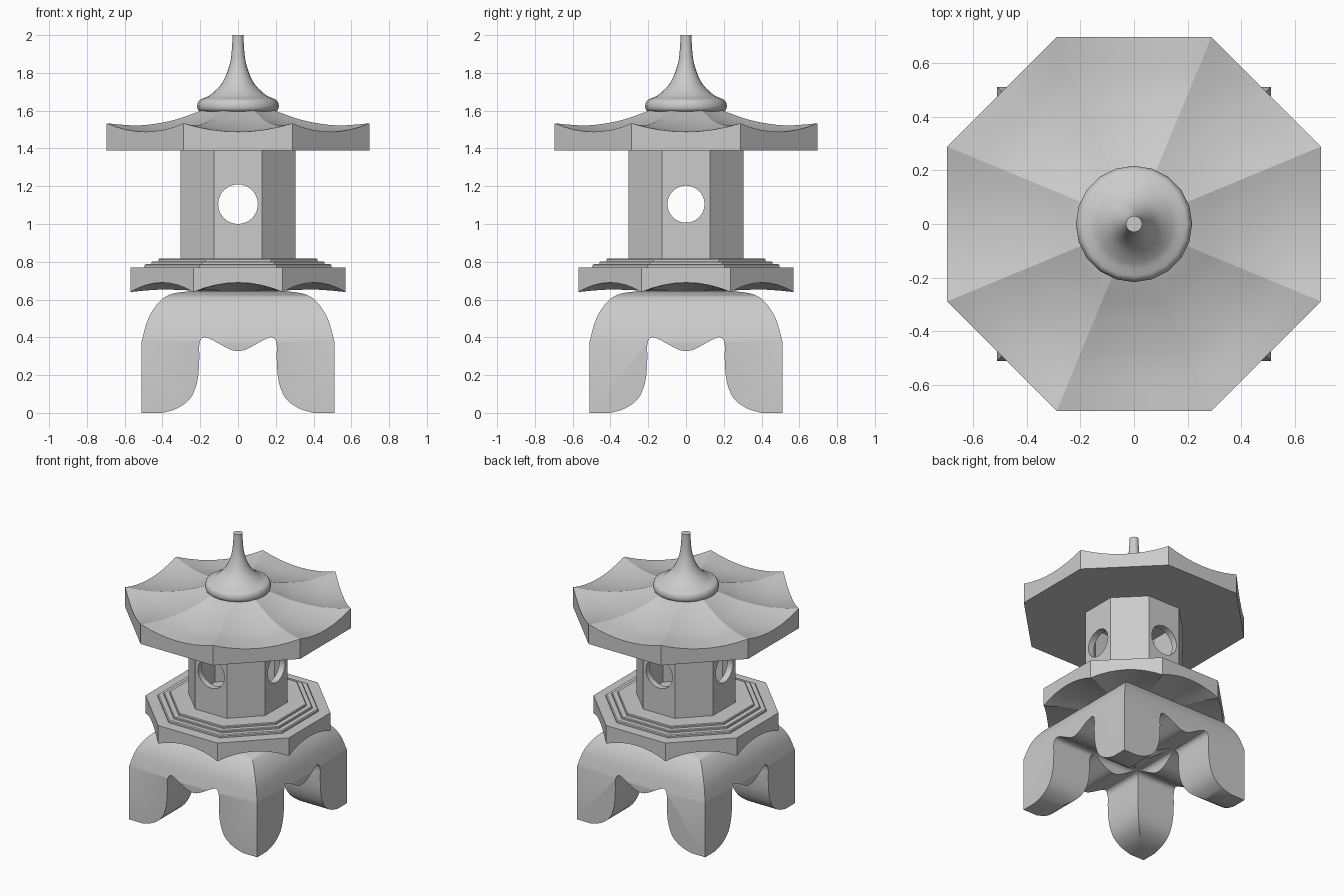
import bpy, bmesh, math

if "Cube" in bpy.data.objects:
    bpy.data.objects.remove(bpy.data.objects["Cube"])

C8 = math.cos(math.pi / 8)


def finish(name, bm, angle=None):
    bmesh.ops.recalc_face_normals(bm, faces=bm.faces)
    me = bpy.data.meshes.new(name)
    bm.to_mesh(me)
    bm.free()
    ob = bpy.data.objects.new(name, me)
    bpy.context.collection.objects.link(ob)
    if angle:
        smooth(ob, angle)
    return ob


def select(ob):
    bpy.ops.object.select_all(action='DESELECT')
    ob.select_set(True)
    bpy.context.view_layer.objects.active = ob


def smooth(ob, angle):
    select(ob)
    bpy.ops.object.shade_smooth_by_angle(angle=math.radians(angle))


def boolean(ob, cutter, op):
    mod = ob.modifiers.new("cut", 'BOOLEAN')
    mod.operation, mod.solver, mod.object = op, 'EXACT', cutter
    select(ob)
    bpy.ops.object.modifier_apply(modifier=mod.name)
    bpy.data.objects.remove(cutter)


def lathe(name, profile, n, turn=0.0, closed=False, angle=None):
    """Revolve (radius, z) points; open profiles are capped at both ends."""
    bm = bmesh.new()
    rings = [[bm.verts.new((r * math.cos(turn + math.tau * i / n),
                            r * math.sin(turn + math.tau * i / n), z)) for i in range(n)]
             for r, z in profile]
    pairs = list(zip(rings, rings[1:] + rings[:1])) if closed else list(zip(rings, rings[1:]))
    for a, b in pairs:
        for i in range(n):
            j = (i + 1) % n
            bm.faces.new((a[i], a[j], b[j], b[i]))
    if not closed:
        bm.faces.new(rings[0])
        bm.faces.new(rings[-1])
    return finish(name, bm, angle)


def octagon(name, profile, closed=False):
    return lathe(name, [(a / C8, z) for a, z in profile], 8, math.pi / 8, closed)


def spline(pts, steps=4):
    """Catmull-Rom curve through 2D points."""
    p = [pts[0]] + pts + [pts[-1]]
    out = []
    for i in range(1, len(p) - 2):
        for k in range(steps):
            t = k / steps
            out.append(tuple(0.5 * (2 * b + (c - a) * t + (2 * a - 5 * b + 4 * c - d) * t * t
                                    + (3 * b - a - 3 * c + d) * t ** 3)
                             for a, b, c, d in zip(p[i - 1], p[i], p[i + 1], p[i + 2])))
    return out + [pts[-1]]


def swept_octagon(name, apothem, flat, ridge, dip):
    """Octagonal slab: one flat side, one side curved with scalloped edges."""
    seg = 8
    curve = spline(ridge, 4)
    bm = bmesh.new()

    def ring(f, z, d):
        out = []
        for k in range(8):
            a0, a1 = (math.pi / 8 + math.pi / 4 * (k + e) for e in (0, 1))
            for i in range(seg):
                t = i / seg
                r = f * apothem / C8
                out.append(bm.verts.new((r * ((1 - t) * math.cos(a0) + t * math.cos(a1)),
                                         r * ((1 - t) * math.sin(a0) + t * math.sin(a1)),
                                         z + d * (1 - (2 * t - 1) ** 2))))
        return out

    rings = [ring(1, flat, 0)] + [ring(f, z, dip * f ** 2) for f, z in curve]
    n = len(rings[0])
    for a, b in zip(rings, rings[1:]):
        for i in range(n):
            j = (i + 1) % n
            bm.faces.new((a[i], a[j], b[j], b[i]))
    bm.faces.new(rings[0])
    bmesh.ops.triangle_fill(bm, use_beauty=True, edges=[e for e in bm.edges if e.is_boundary])
    return finish(name, bm, 12)


# Four-legged stand: one arch outline crossed with itself at a right angle
outer = spline([(0.51, 0.38), (0.475, 0.50), (0.415, 0.59), (0.35, 0.63), (0.25, 0.645)])
inner = spline([(0.40, 0), (0.32, 0.025), (0.25, 0.08), (0.215, 0.17), (0.205, 0.28),
                (0.205, 0.36), (0.19, 0.395), (0.155, 0.395), (0.045, 0.337), (0, 0.327)])
half = [(0.51, 0)] + outer
outline = half + [(-x, z) for x, z in half[::-1]] + [(-x, z) for x, z in inner] \
    + inner[-2::-1]


def arch(name, along_y):
    bm = bmesh.new()
    face = bm.faces.new([bm.verts.new((x, -0.6, z) if along_y else (-0.6, x, z))
                         for x, z in outline])
    new = bmesh.ops.extrude_face_region(bm, geom=[face])['geom']
    bmesh.ops.translate(bm, verts=[v for v in new if isinstance(v, bmesh.types.BMVert)],
                        vec=(0, 1.2, 0) if along_y else (1.2, 0, 0))
    return finish(name, bm)


stand = arch("stand_legs", True)
boolean(stand, arch("stand_cutter", False), 'INTERSECT')
smooth(stand, 30)

# Platform with scalloped underside, and the stepped mouldings on it
swept_octagon("platform", 0.57, 0.77,
              [(1, 0.64), (0.75, 0.652), (0.5, 0.65), (0.3, 0.642)], 0.05)
octagon("platform_steps", [(0.495, 0.765), (0.495, 0.782), (0.489, 0.788), (0.458, 0.788),
                           (0.458, 0.798), (0.453, 0.802), (0.422, 0.802), (0.422, 0.812),
                           (0.417, 0.817)])

# Hollow lantern chamber with four round windows
chamber = octagon("light_chamber", [(0.305, 0.81), (0.305, 1.395), (0.26, 1.395), (0.26, 0.81)],
                  closed=True)
for radius, rot in ((0.105, (math.pi / 2, 0, 0)), (0.098, (0, math.pi / 2, 0))):
    bpy.ops.mesh.primitive_cylinder_add(vertices=32, radius=radius, depth=1,
                                        location=(0, 0, 1.105), rotation=rot)
    boolean(chamber, bpy.context.object, 'DIFFERENCE')
smooth(chamber, 30)

# Roof with upturned corners
swept_octagon("roof", 0.695, 1.39,
              [(1, 1.533), (0.75, 1.522), (0.5, 1.548), (0.3, 1.595), (0.15, 1.63)], -0.045)

# Finial
finial = spline([(0.19, 1.59), (0.212, 1.605), (0.216, 1.63), (0.205, 1.655), (0.18, 1.667),
                 (0.145, 1.685), (0.085, 1.745), (0.045, 1.84), (0.032, 1.93), (0.03, 2.0)], 3)
lathe("finial", finial, 20, angle=40)
